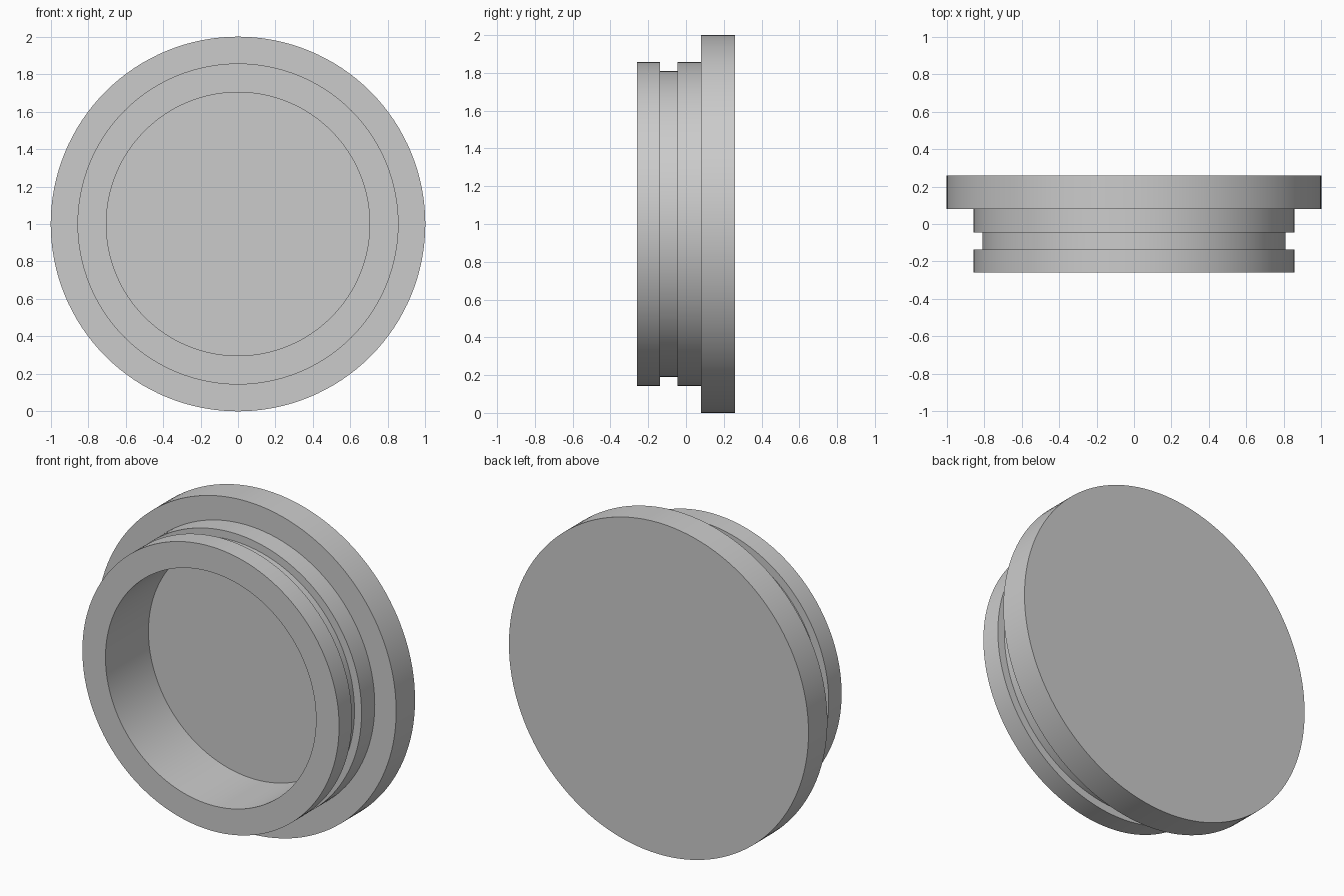
import bpy, bmesh, math

if "Cube" in bpy.data.objects:
    bpy.data.objects.remove(bpy.data.objects["Cube"], do_unlink=True)

SEGMENTS = 128
CENTRE_Z = 1.0

# Plain grey material
grey = bpy.data.materials.new("plain grey")
grey.use_nodes = True
colour = (0.6, 0.6, 0.6, 1)
grey.diffuse_color = colour
grey.node_tree.nodes["Principled BSDF"].inputs["Base Color"].default_value = colour

# Profile as (radius, y): recess floor, recess wall, front lip, groove, flange, back
profile = [
    (0.703, 0.15), (0.703, -0.26), (0.857, -0.26), (0.857, -0.137),
    (0.81, -0.137), (0.81, -0.046), (0.857, -0.046), (0.857, 0.08),
    (1.0, 0.08), (1.0, 0.26),
]


def ring(bm, radius, y):
    angles = [math.tau * i / SEGMENTS for i in range(SEGMENTS)]
    return [bm.verts.new((radius * math.cos(a), y, CENTRE_Z + radius * math.sin(a)))
            for a in angles]


# Turned cap: rings bridged along the profile, closed by two flat discs
bm = bmesh.new()
rings = [ring(bm, r, y) for r, y in profile]
for a, b in zip(rings, rings[1:]):
    for i in range(SEGMENTS):
        j = (i + 1) % SEGMENTS
        bm.faces.new((a[i], a[j], b[j], b[i]))
bm.faces.new(rings[0])
bm.faces.new(rings[-1])
bmesh.ops.recalc_face_normals(bm, faces=bm.faces)

mesh = bpy.data.meshes.new("grooved_cap")
bm.to_mesh(mesh)
bm.free()
mesh.materials.append(grey)
cap = bpy.data.objects.new("grooved_cap", mesh)
bpy.context.collection.objects.link(cap)

# Smooth round walls, crisp rims
bpy.ops.object.select_all(action="DESELECT")
cap.select_set(True)
bpy.context.view_layer.objects.active = cap
bpy.ops.object.shade_smooth_by_angle(angle=math.radians(30))
